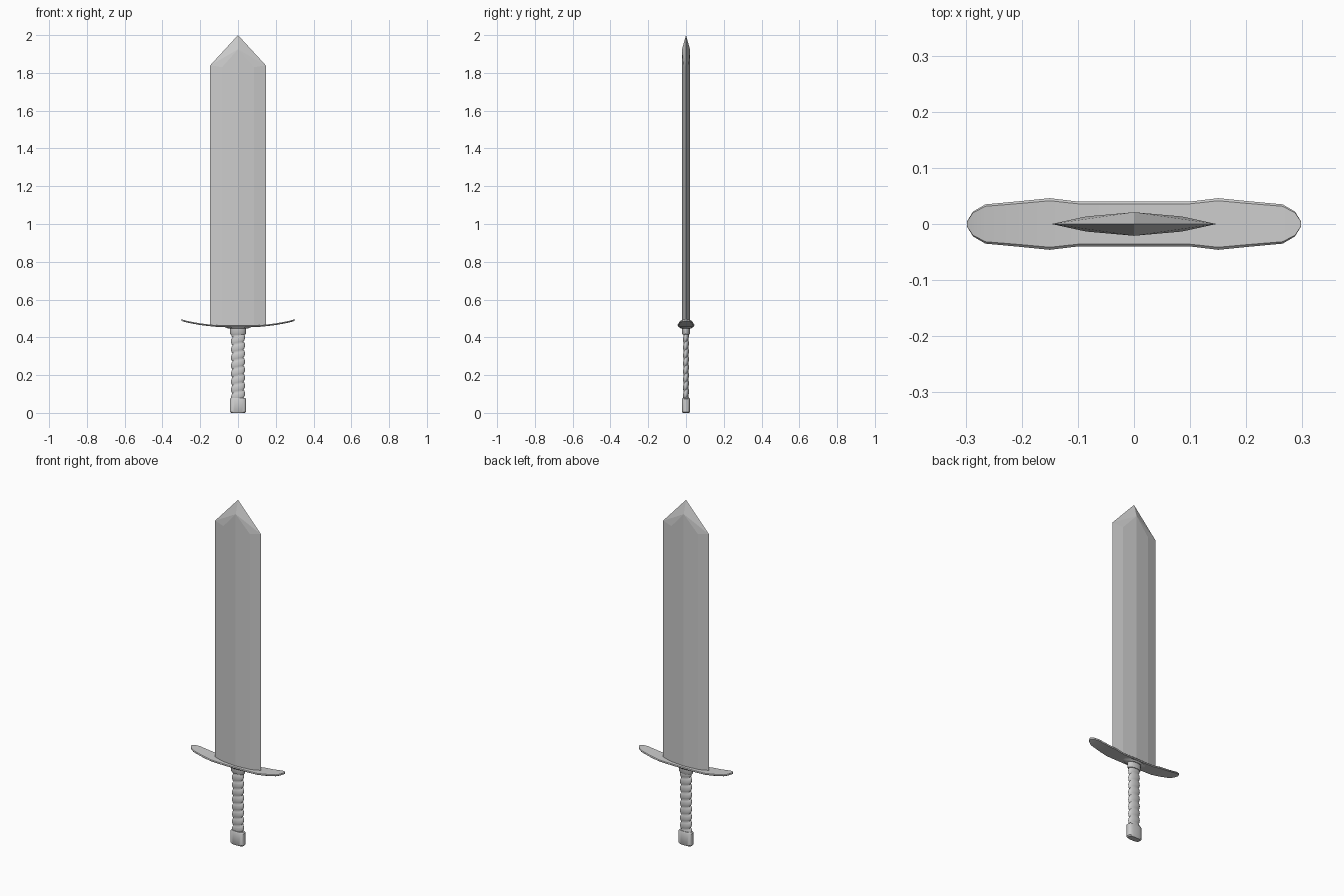
import bpy, math

if "Cube" in bpy.data.objects:
    bpy.data.objects.remove(bpy.data.objects["Cube"])


def make(name, verts, faces, mirror=None, smooth=None):
    me = bpy.data.meshes.new(name)
    me.from_pydata(verts, [], faces)
    ob = bpy.data.objects.new(name, me)
    bpy.context.collection.objects.link(ob)
    bpy.ops.object.select_all(action='DESELECT')
    ob.select_set(True)
    bpy.context.view_layer.objects.active = ob
    bpy.ops.object.mode_set(mode='EDIT')
    bpy.ops.mesh.select_all(action='SELECT')
    bpy.ops.mesh.normals_make_consistent(inside=False)
    bpy.ops.object.mode_set(mode='OBJECT')
    if mirror:
        m = ob.modifiers.new("mirror", 'MIRROR')
        m.use_axis = mirror
        m.use_clip = True
    if smooth:
        bpy.ops.object.shade_smooth_by_angle(angle=math.radians(smooth))
    return ob


def loft(name, rings, smooth=None):
    n = len(rings[0])
    verts = [p for r in rings for p in r]
    faces = [(k * n + i, k * n + (i + 1) % n, (k + 1) * n + (i + 1) % n, (k + 1) * n + i)
             for k in range(len(rings) - 1) for i in range(n)]
    faces += [tuple(range(n)), tuple(range(len(verts) - n, len(verts)))]
    return make(name, verts, faces, smooth=smooth)


def oval(rx, ry, z, n=20, power=1.0):
    def c(v):
        return math.copysign(abs(v) ** power, v)
    return [(rx * c(math.cos(a)), ry * c(math.sin(a)), z)
            for a in (2 * math.pi * i / n for i in range(n))]


# Blade: one quarter, mirrored left-right and front-back
W, Z0 = 0.147, 0.46
quarter = [(W, 0, Z0), (0.085, -0.0135, Z0), (0, -0.021, Z0), (0, 0, Z0),
           (W, 0, 1.84), (0.085, -0.0135, 1.83), (0, -0.021, 1.925), (0, 0, 2.0)]
make("blade", quarter, [(0, 1, 5, 4), (1, 2, 6, 5), (4, 5, 6), (4, 6, 7), (0, 3, 2, 1)],
     mirror=(True, True, False))

# Cross guard: thin upswept plate, (x, half width, height) stations
half = [(0.1, 0.04, 0.459), (0.15, 0.046, 0.464), (0.2, 0.041, 0.470),
        (0.265, 0.035, 0.482), (0.287, 0.022, 0.488), (0.298, 0.004, 0.492)]
stations = [(-x, w, z) for x, w, z in reversed(half)] + [(0, 0.04, 0.458)] + half
t = 0.005
loft("cross_guard", [[(x, -w, z), (x, -w * 0.9, z - t), (x, w * 0.9, z - t),
                      (x, w, z), (x, w * 0.9, z + t * 0.8), (x, -w * 0.9, z + t * 0.8)]
                     for x, w, z in stations], smooth=30)

# Boss under the guard and collar
loft("guard_boss", [oval(0.05, 0.026, 0.446), oval(0.075, 0.036, 0.456)], smooth=30)
loft("collar", [oval(0.038, 0.019, 0.415), oval(0.042, 0.022, 0.42),
                oval(0.042, 0.022, 0.449)], smooth=35)

# Grip: spiral wrapping, mesh rows follow the helix
PITCH, SEG, ROWS, LOW, HIGH = 0.0425, 24, 6, 0.07, 0.42
rows = int((HIGH - LOW) / PITCH * ROWS) + 1
verts, faces = [], []
for k in range(-ROWS, rows + 1):
    bulge = math.sin(math.pi * (k % ROWS) / ROWS) ** 0.6
    for i in range(SEG + 1):
        a = 2 * math.pi * i / SEG - math.pi / 2
        z = LOW + PITCH * (k / ROWS + i / SEG)
        verts.append(((0.029 + 0.008 * bulge) * math.cos(a),
                      (0.0115 + 0.004 * bulge) * math.sin(a), min(max(z, LOW), HIGH)))
n = SEG + 1
for k in range(rows + ROWS):
    for i in range(SEG):
        f = (k * n + i, k * n + i + 1, (k + 1) * n + i + 1, (k + 1) * n + i)
        zs = [verts[j][2] for j in f]
        if max(zs) - min(zs) > 1e-5:
            faces.append(f)
make("grip", verts, faces, smooth=50)

# Pommel: squared oval cap
loft("pommel", [oval(0.037, 0.017, 0.0, power=0.7), oval(0.043, 0.021, 0.006, power=0.7),
                oval(0.043, 0.021, 0.074, power=0.7), oval(0.038, 0.018, 0.08, power=0.7)],
     smooth=35)
